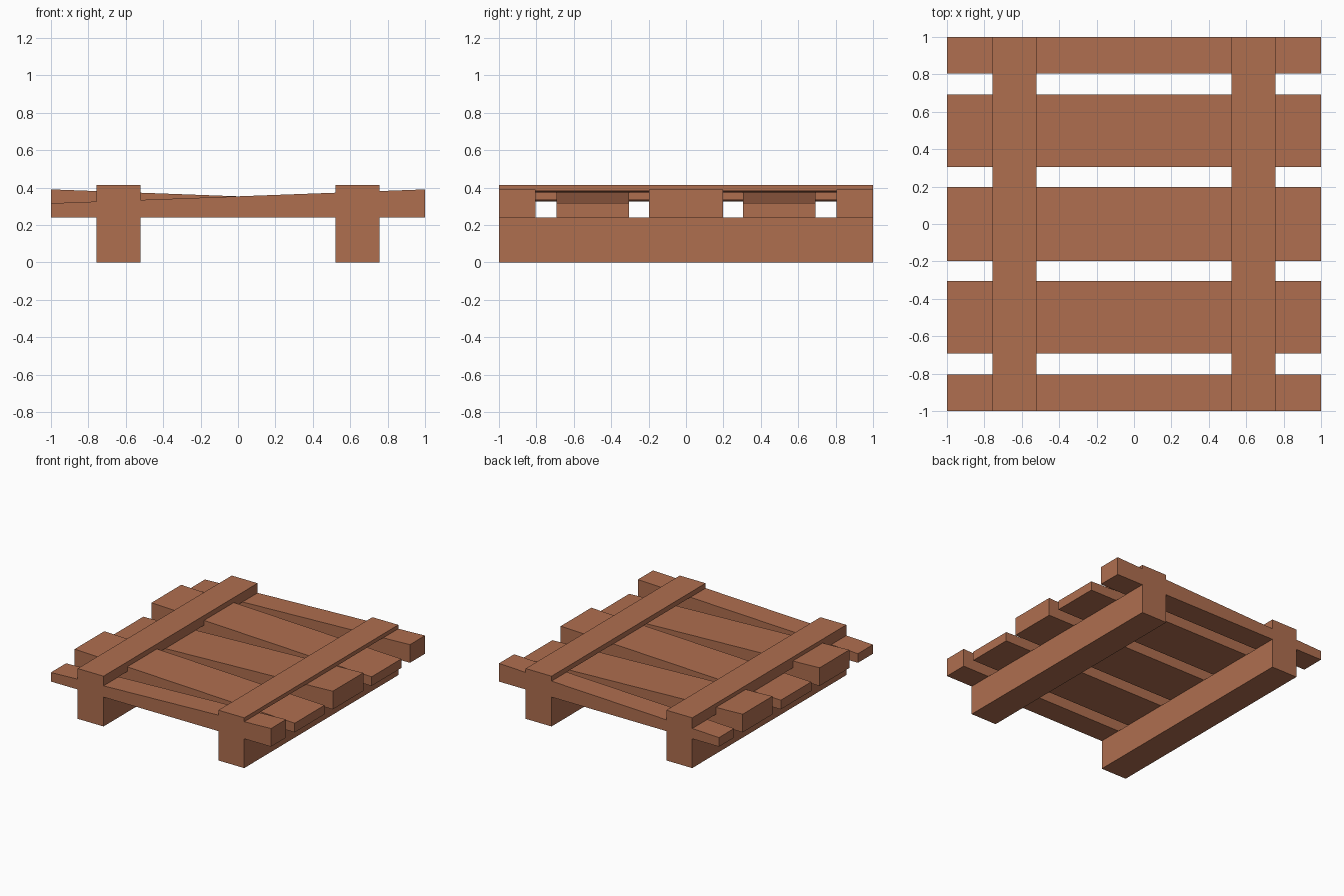
import bpy

if "Cube" in bpy.data.objects:
    bpy.data.objects.remove(bpy.data.objects["Cube"])

wood = bpy.data.materials.new("reddish_wood")
wood.diffuse_color = (0.43, 0.156, 0.078, 1)
wood.use_nodes = True
wood.node_tree.nodes["Principled BSDF"].inputs["Base Color"].default_value = wood.diffuse_color

BEAM_TOP, TOP = 0.241, 0.413          # top of lower beams, top of upper rails
LOW, HIGH = 0.316, 0.39               # thin and thick ends of the wedge slats
INNER, OUTER = 0.522, 0.757           # runner extents along x


def wedge_z(x):
    """Height of a slat that rises towards +x."""
    return LOW + (HIGH - LOW) * (x + 1) / 2


def extrude_y(name, profile, y0, y1):
    """Prism from a counter-clockwise (x, z) profile, extruded along y."""
    n = len(profile)
    verts = [(x, y, z) for y in (y0, y1) for x, z in profile]
    faces = [tuple(range(n)), tuple(range(2 * n - 1, n - 1, -1))]
    faces += [(i, i + n, (i + 1) % n + n, (i + 1) % n) for i in range(n)]
    mesh = bpy.data.meshes.new(name)
    mesh.from_pydata(verts, [], faces)
    mesh.materials.append(wood)
    obj = bpy.data.objects.new(name, mesh)
    bpy.context.collection.objects.link(obj)
    return obj


# Runners: lower beam plus an upper rail whose underside follows the slat slope
for side, x0, x1 in (("left", -OUTER, -INNER), ("right", INNER, OUTER)):
    extrude_y(side + "_beam",
              [(x0, 0), (x1, 0), (x1, BEAM_TOP), (x0, BEAM_TOP)], -1, 1)
    extrude_y(side + "_rail",
              [(x0, wedge_z(x0)), (x1, wedge_z(x1)), (x1, TOP), (x0, TOP)], -1, 1)

# Wedge slats, alternating which end is thick
spans = [(-1, -0.804), (-0.692, -0.306), (-0.198, 0.198), (0.306, 0.692), (0.804, 1)]
for i, (y0, y1) in enumerate(spans):
    left, right = (LOW, HIGH) if i % 2 == 0 else (HIGH, LOW)
    extrude_y(f"slat_{i + 1}",
              [(-1, BEAM_TOP), (1, BEAM_TOP), (1, right), (-1, left)], y0, y1)
